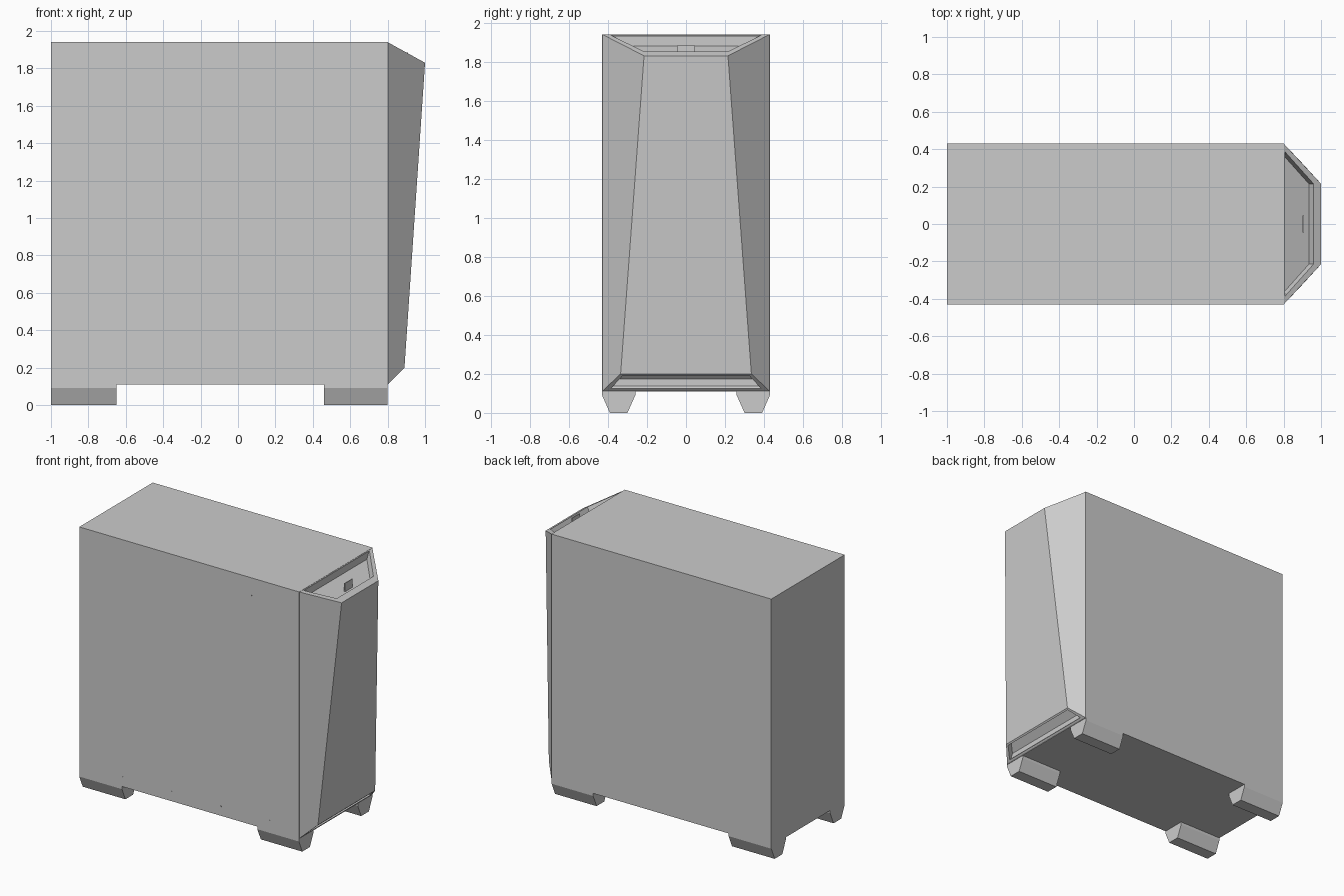
import bpy, bmesh
from mathutils import Vector

if "Cube" in bpy.data.objects:
    bpy.data.objects.remove(bpy.data.objects["Cube"])


def make_object(name, bm):
    bmesh.ops.remove_doubles(bm, verts=bm.verts, dist=1e-4)
    bmesh.ops.recalc_face_normals(bm, faces=bm.faces)
    mesh = bpy.data.meshes.new(name)
    bm.to_mesh(mesh)
    bm.free()
    obj = bpy.data.objects.new(name, mesh)
    bpy.context.collection.objects.link(obj)
    return obj


def box(name, lo, hi):
    bm = bmesh.new()
    bmesh.ops.create_cube(bm, size=1)
    lo, hi = Vector(lo), Vector(hi)
    for v in bm.verts:
        v.co = (lo + hi) / 2 + Vector(a * b for a, b in zip(v.co, hi - lo))
    return make_object(name, bm)


def quad(bm, pts):
    return bm.faces.new([bm.verts.new(p) for p in pts])


def trapezoid(x0, z0, y0, x1, z1, y1):
    """Symmetric trapezoid between two edges that run along y."""
    return [Vector(p) for p in ((x0, -y0, z0), (x1, -y1, z1), (x1, y1, z1), (x0, y0, z0))]


def recessed(bm, outer, inner, push):
    """Sloped face with a rim, recess walls and a sunken floor."""
    floor = [p + Vector(push) for p in inner]
    for a, b in ((outer, inner), (inner, floor)):
        for i in range(4):
            j = (i + 1) % 4
            quad(bm, (a[i], a[j], b[j], b[i]))
    quad(bm, floor)


# Main case
box("case_body", (-1, -0.43, 0.11), (0.805, 0.43, 1.94)).data.transform
body = bpy.data.objects["case_body"]
for v in body.data.vertices:
    if v.co.x > 0:
        v.co.x = 0.803

# Faceted front panel with recessed top controls and bottom intake
bm = bmesh.new()
top = trapezoid(0.80, 1.94, 0.43, 1.0, 1.83, 0.215)
low = trapezoid(0.80, 0.11, 0.43, 0.89, 0.20, 0.335)
quad(bm, (top[1], top[2], low[2], low[1]))
quad(bm, (top[0], top[1], low[1], low[0]))
quad(bm, (top[3], top[2], low[2], low[3]))
recessed(bm, top, trapezoid(0.808, 1.9356, 0.385, 0.96, 1.852, 0.215), (-0.025, 0, -0.045))
recessed(bm, low, trapezoid(0.815, 0.125, 0.385, 0.88, 0.19, 0.325), (-0.03, 0, 0.03))
make_object("front_panel", bm)

# Thin power button in the top recess
box("power_button", (0.902, -0.045, 1.82), (0.908, 0.045, 1.884))

# Four tapered feet
profile = [(0.26, 0.11), (0.26, 0.09), (0.30, 0), (0.39, 0), (0.43, 0.09), (0.43, 0.11)]
for end, x0, x1 in (("rear", -1, -0.65), ("front", 0.46, 0.80)):
    for side, s in (("left", 1), ("right", -1)):
        bm = bmesh.new()
        face = bm.faces.new([bm.verts.new((x0, s * y, z)) for y, z in profile])
        ext = bmesh.ops.extrude_face_region(bm, geom=[face])["geom"]
        bmesh.ops.translate(bm, vec=(x1 - x0, 0, 0),
                            verts=[g for g in ext if isinstance(g, bmesh.types.BMVert)])
        # extrusion keeps the start face, so the foot is closed
        make_object(f"{end}_{side}_foot", bm)

# Tiny side panel pins
for row, start, z in (("upper", -0.79, 1.81), ("lower", -0.64, 0.18)):
    for i in range(4):
        x = start + i * 0.4
        box(f"{row}_pin_{i + 1}", (x - 0.004, -0.431, z - 0.004), (x + 0.004, -0.42, z + 0.004))
